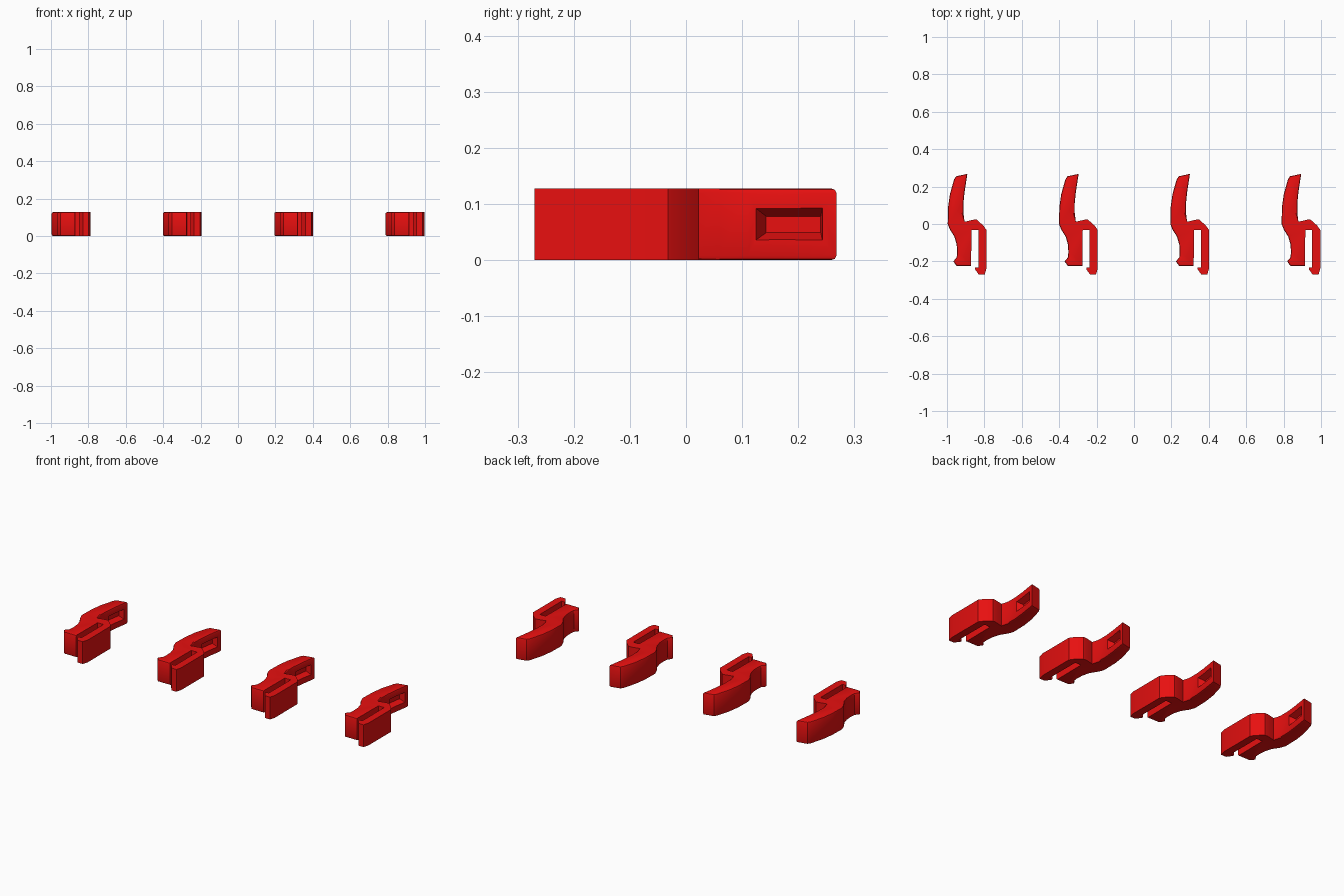
import bpy, bmesh

if "Cube" in bpy.data.objects:
    bpy.data.objects.remove(bpy.data.objects["Cube"])

H = 0.128      # clip height
STEP = 0.595   # spacing between clips

# Plan outline, x measured from the clip's left side.
# First stretch: handle and inner jaw (softened edges)
soft = [(0.090, 0.012), (0.084, 0.06), (0.084, 0.11), (0.090, 0.17), (0.105, 0.268),
        (0.045, 0.255), (0.034, 0.238), (0.012, 0.16), (0.002, 0.09), (0.0, 0.0),
        (0.012, -0.03), (0.036, -0.068), (0.048, -0.11), (0.050, -0.15),
        (0.048, -0.178), (0.030, -0.200), (0.048, -0.225), (0.125, -0.225)]
# Second stretch: slot, hooked spring leg and shoulder (crisp edges)
crisp = [(0.127, -0.033), (0.164, -0.033), (0.164, -0.232), (0.146, -0.232),
         (0.146, -0.242), (0.166, -0.27), (0.198, -0.27), (0.207, -0.238),
         (0.207, -0.032), (0.190, -0.008), (0.155, 0.023), (0.138, 0.023)]


def mesh_object(name, bm):
    bmesh.ops.recalc_face_normals(bm, faces=bm.faces)
    me = bpy.data.meshes.new(name)
    bm.to_mesh(me)
    bm.free()
    ob = bpy.data.objects.new(name, me)
    bpy.context.collection.objects.link(ob)
    return ob


# Clip body: extruded outline with softened handle edges
bm = bmesh.new()
outline = soft + crisp
n = len(outline)
low = [bm.verts.new((x, y, 0)) for x, y in outline]
high = [bm.verts.new((x, y, H)) for x, y in outline]
bm.faces.new(low)
bm.faces.new(high)
for i in range(n):
    j = (i + 1) % n
    bm.faces.new((low[i], low[j], high[j], high[i]))
bmesh.ops.recalc_face_normals(bm, faces=bm.faces)
edges = [bm.edges.get((ring[i], ring[i + 1]))
         for ring in (low, high) for i in range(len(soft) - 1)]
bmesh.ops.bevel(bm, geom=edges, offset=0.008, segments=2, profile=0.5, affect='EDGES')
body = mesh_object("clip_body", bm)

# Tapered pocket cutter in the handle's inner face
bm = bmesh.new()


def pocket_ring(shift, y0, y1, z0, z1):
    xa, xb = 0.085 + shift, 0.100 + shift
    return [bm.verts.new(c) for c in ((xa, y0, z0), (xb, y1, z0), (xb, y1, z1), (xa, y0, z1))]


outer = pocket_ring(0.01, 0.119, 0.244, 0.032, 0.097)
inner = pocket_ring(-0.03, 0.143, 0.240, 0.049, 0.078)
bm.faces.new(outer)
bm.faces.new(inner)
for i in range(4):
    j = (i + 1) % 4
    bm.faces.new((outer[i], outer[j], inner[j], inner[i]))
cutter = mesh_object("pocket_cutter", bm)
cutter.hide_render = True

# Cut the pocket and bake the result
mod = body.modifiers.new("pocket", 'BOOLEAN')
mod.operation = 'DIFFERENCE'
mod.solver = 'EXACT'
mod.object = cutter
bpy.context.view_layer.update()
clip_mesh = bpy.data.meshes.new_from_object(
    body.evaluated_get(bpy.context.evaluated_depsgraph_get()))
clip_mesh.name = "clip"
bpy.data.objects.remove(body)
bpy.data.objects.remove(cutter)

# Red material
red = bpy.data.materials.new("red_plastic")
red.diffuse_color = (0.8, 0.005, 0.005, 1)
red.use_nodes = True
red.node_tree.nodes["Principled BSDF"].inputs["Base Color"].default_value = red.diffuse_color
clip_mesh.materials.clear()
clip_mesh.materials.append(red)

# Row of four identical clips
for k in range(4):
    clip = bpy.data.objects.new(f"clip_{k + 1}", clip_mesh)
    clip.location.x = -0.996 + k * STEP
    bpy.context.collection.objects.link(clip)
    clip.select_set(True)
    bpy.context.view_layer.objects.active = clip
bpy.ops.object.select_all(action='DESELECT')
clip.select_set(True)
bpy.ops.object.shade_smooth_by_angle(angle=0.45)
